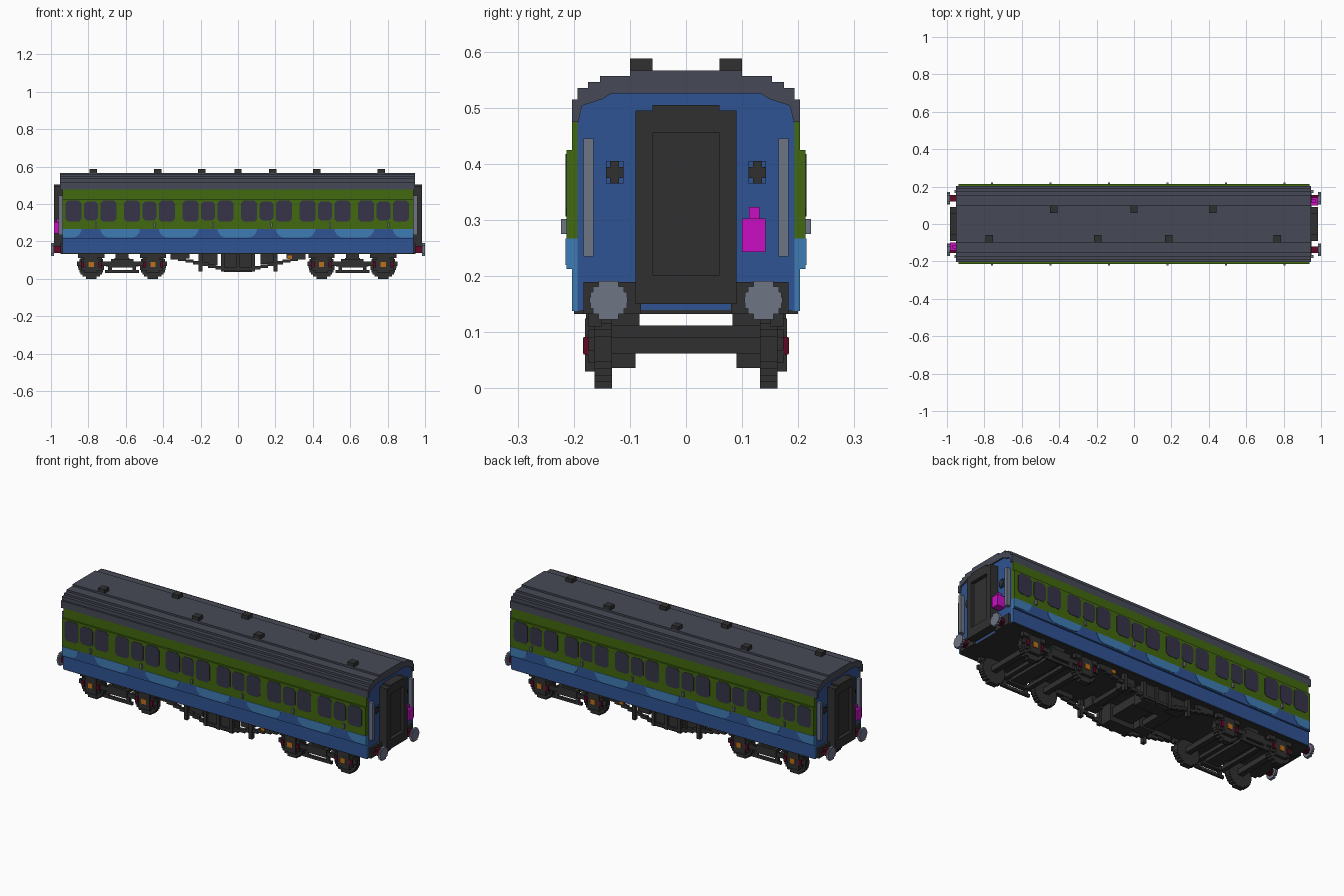
import bpy, bmesh, math

if "Cube" in bpy.data.objects:
    bpy.data.objects.remove(bpy.data.objects["Cube"])


def material(name, r, g, b):
    m = bpy.data.materials.new(name)
    lin = [((c / 255 + 0.055) / 1.055) ** 2.4 for c in (r, g, b)] + [1]
    m.use_nodes = True
    m.diffuse_color = lin
    m.node_tree.nodes["Principled BSDF"].inputs["Base Color"].default_value = lin
    return m


ROOF = material("slate grey", 70, 73, 86)
GREY = material("light grey", 110, 117, 133)
GREEN = material("olive green", 66, 104, 16)
BLUE = material("blue", 47, 83, 146)
SKY = material("light blue", 62, 124, 180)
DARK = material("near black", 48, 48, 48)
GLASS = material("dark glass", 54, 52, 72)
PINK = material("magenta", 200, 15, 195)
AMBER = material("amber", 190, 112, 22)
RED = material("dark red", 95, 10, 38)

# Mirror sets: one copy for each pair of signs on x and y
FLIPS = {"": [(1, 1)], "x": [(1, 1), (-1, 1)], "y": [(1, 1), (1, -1)],
         "xy": [(1, 1), (-1, 1), (1, -1), (-1, -1)], "turn": [(1, 1), (-1, -1)]}


def prism(points, axis, lo, hi):
    """Profile in (y, z) pushed along x, or in (x, z) pushed along y."""
    return points, axis, lo, hi


def box(x0, x1, y0, y1, z0, z1):
    return prism([(x0, z0), (x1, z0), (x1, z1), (x0, z1)], "y", y0, y1)


def stepped_disc(cx, cz, r, rows):
    """Round outline cut into blocky rows."""
    side = []
    for i in range(rows):
        z0, z1 = (-r + 2 * r * (i + k) / rows for k in (0, 1))
        w = math.sqrt(r * r - ((z0 + z1) / 2) ** 2)
        side += [(w, z0), (w, z1)]
    return [(cx + w, cz + z) for w, z in side] + [(cx - w, cz + z) for w, z in reversed(side)]


def part(name, mat, solids, flip=""):
    bm = bmesh.new()
    for sx, sy in FLIPS[flip]:
        for points, axis, lo, hi in solids:
            rings = []
            for d in (lo, hi):
                ring = [(d, a, z) if axis == "x" else (a, d, z) for a, z in points]
                rings.append([bm.verts.new((x * sx, y * sy, z)) for x, y, z in ring])
            near, far = rings
            bm.faces.new(near)
            bm.faces.new(far[::-1])
            for i in range(len(near)):
                j = (i + 1) % len(near)
                bm.faces.new((near[j], near[i], far[i], far[j]))
    bmesh.ops.recalc_face_normals(bm, faces=bm.faces)
    mesh = bpy.data.meshes.new(name)
    bm.to_mesh(mesh)
    bm.free()
    mesh.materials.append(mat)
    obj = bpy.data.objects.new(name, mesh)
    bpy.context.scene.collection.objects.link(obj)


def both_sides(half):
    """Close a half profile by mirroring it."""
    return half + [(-y, z) for y, z in reversed(half)]


L = 0.937          # half length of the body
BAY = 0.3128       # spacing of the window bays
bays = [-0.786 + BAY * k for k in range(6)]

# Body shell and side walls
part("body_core", BLUE, [prism(both_sides(
    [(.193, .14), (.193, .48), (.185, .505), (.132, .527)]), "x", -L, L)])
part("lower_sides", BLUE, [box(-L, L, .19, .203, .138, .213),
                           box(-L, L, .19, .213, .213, .267)], "y")
part("upper_sides", GREEN, [box(-L, L, .19, .213, .267, .425),
                            box(-L, L, .19, .203, .425, .477)], "y")
part("side_end_trim", SKY, [box(L, L + .002, .193, .203, .138, .267),
                            box(L, L + .002, .203, .213, .213, .267)], "xy")

# Stepped roof arch
outer = [(.203, .475), (.203, .515), (.193, .515), (.193, .535), (.175, .535), (.175, .546),
         (.153, .546), (.153, .557), (.1, .557), (.1, .567)]
inner = [(.132, .526), (.15, .515), (.185, .504), (.192, .475)]
arch = both_sides(outer) + [(-y, z) for y, z in reversed(inner)] + inner
part("roof", ROOF, [prism(arch, "x", -.952, .945)])
vents = [(-.43, 1), (0, 1), (.42, 1), (-.775, -1), (-.195, -1), (.185, -1), (.765, -1)]
part("roof_vents", DARK, [box(x - .02, x + .02, s * .08 - .02, s * .08 + .02, .565, .588)
                          for x, s in vents])


# Windows with clipped corners, three to a bay
def window(cx, w, z0, z1):
    c = .014
    x0, x1 = cx - w / 2, cx + w / 2
    return prism([(x0 + c, z0), (x1 - c, z0), (x1, z0 + c), (x1, z1 - c), (x1 - c, z1),
                  (x0 + c, z1), (x0, z1 - c), (x0, z0 + c)], "y", .211, .215)


panes = []
for x in bays:
    panes += [window(x, .076, .312, .412), window(x - .093, .086, .306, .418),
              window(x + .093, .086, .306, .418)]
part("windows", GLASS, panes, "y")
part("door_handles", GREY, [box(x + .022, x + .032, .21, .223, .275, .302) for x in bays], "y")

# Painted scallops below the windows
scallops = []
for k in range(7):
    cx = bays[0] - BAY / 2 + BAY * k
    half = [(.065, .22), (.085, .228), (.1, .245), (.107, .267)]
    scallops.append(prism([(max(-L, min(L, cx + w)), z) for w, z in both_sides(half)],
                          "y", .211, .215))
part("scallops", SKY, scallops, "y")

# End gangways
part("gangway_frame", DARK, [box(L - .01, .985, .06, .09, .15, .495)], "xy")
part("gangway_sills", DARK, [box(L - .01, .985, -.06, .06, .455, .505),
                             box(L - .01, .985, -.06, .06, .15, .202)], "x")
part("gangway_door", DARK, [box(L - .01, .965, -.06, .06, .2, .456)], "x")

# End fittings
part("end_handrails", GREY, [box(L, .96, .165, .183, .235, .445)], "xy")
part("socket_plates", BLUE, [box(L - .002, .945, .111, .143, .365, .405)], "xy")
part("socket_crosses", DARK, [box(.944, .949, .111, .143, .375, .395),
                              box(.944, .949, .119, .135, .365, .405)], "xy")
part("tail_lamps", PINK, [box(L, .985, .1, .142, .243, .303),
                          box(.95, .97, .112, .131, .303, .323)], "turn")

# Buffers
part("buffer_beams", DARK, [box(L - .01, .95, .08, .183, .133, .19)], "xy")
part("buffer_stems", RED, [prism(stepped_disc(.138, .157, .018, 6), "x", .945, .988)], "xy")
part("buffer_heads", GREY, [prism(stepped_disc(.138, .157, .034, 7), "x", .985, 1)], "xy")

# Floor
part("floor", DARK, [box(-L, L, -.2, .2, .133, .142)])

# Bogies
wheels, frames, boxes, springs, caps, lugs, beams = ([] for _ in range(7))
for cx in (-.62, .612):
    frames += [box(cx - .24, cx + .24, .163, .174, .068, .092),
               box(cx - .06, cx + .06, .15, .178, .06, .105),
               box(cx - .035, cx + .035, .083, .165, .1, .135)]
    springs += [box(cx - .09, cx + .09, .165, .178, .032, .048),
                box(cx - .075, cx - .055, .163, .178, .04, .07),
                box(cx + .055, cx + .075, .163, .178, .04, .07)]
    beams += [box(cx - .04, cx + .04, -.165, .165, .07, .112)]
    for s in (-1, 1):
        x = cx + s * .165
        wheels.append(prism(stepped_disc(x, .07, .07, 12), "y", .132, .163))
        boxes += [box(x - .055, x + .055, .16, .174, .045, .105),
                  box(x - .035, x + .035, .16, .18, .03, .125),
                  box(x - .07, x + .07, .15, .174, .11, .135)]
        caps.append(box(x - .014, x + .014, .175, .184, .062, .09))
        lugs += [box(x + t - .008, x + t + .008, .165, .183, .06, .092) for t in (-.046, .046)]
        beams.append(box(x - .015, x + .015, -.135, .135, .062, .092))
        brake = cx + s * .075
        beams.append(box(brake - .012, brake + .012, -.16, .16, .065, .085))
part("wheels", DARK, wheels, "y")
part("bogie_frames", DARK, frames, "y")
part("axle_boxes", DARK, boxes, "y")
part("bogie_springs", DARK, springs, "y")
part("axle_caps", AMBER, caps, "y")
part("axle_lugs", RED, lugs, "y")
part("axles_and_cross_beams", DARK, beams)

# Underframe trusses, stepping down to the middle
truss = [box(-.09, .09, .155, .175, .045, .06)]
for i in range(7):
    x, z = .08 + .04 * i, .05 + .009 * i
    truss += [box(s * x - .021 + s * .02, s * x + .021 + s * .02, .155, .172, z, z + .018)
              for s in (-1, 1)]
truss += [box(x - .01, x + .01, .155, .178, .04, .136) for x in (-.2, -.08, 0, .08, .2)]
truss += [box(s * .31 - .05, s * .31 + .05, .15, .172, .108, .136) for s in (-1, 1)]
part("trusses", DARK, truss, "y")

# Equipment slung under the floor
part("battery_boxes", DARK, [box(-.075, .075, .09, .165, .036, .136),
                             box(-.2, -.11, .09, .15, .07, .136),
                             box(.12, .19, .09, .15, .08, .136)], "y")
part("cross_tank", DARK, [box(-.06, .06, -.1, .1, .063, .11),
                          box(-.19, -.13, -.1, .1, .08, .11),
                          box(.14, .18, -.1, .1, .085, .11)])
part("valve_covers", AMBER, [box(.264, .288, .165, .178, .105, .125)], "y")
